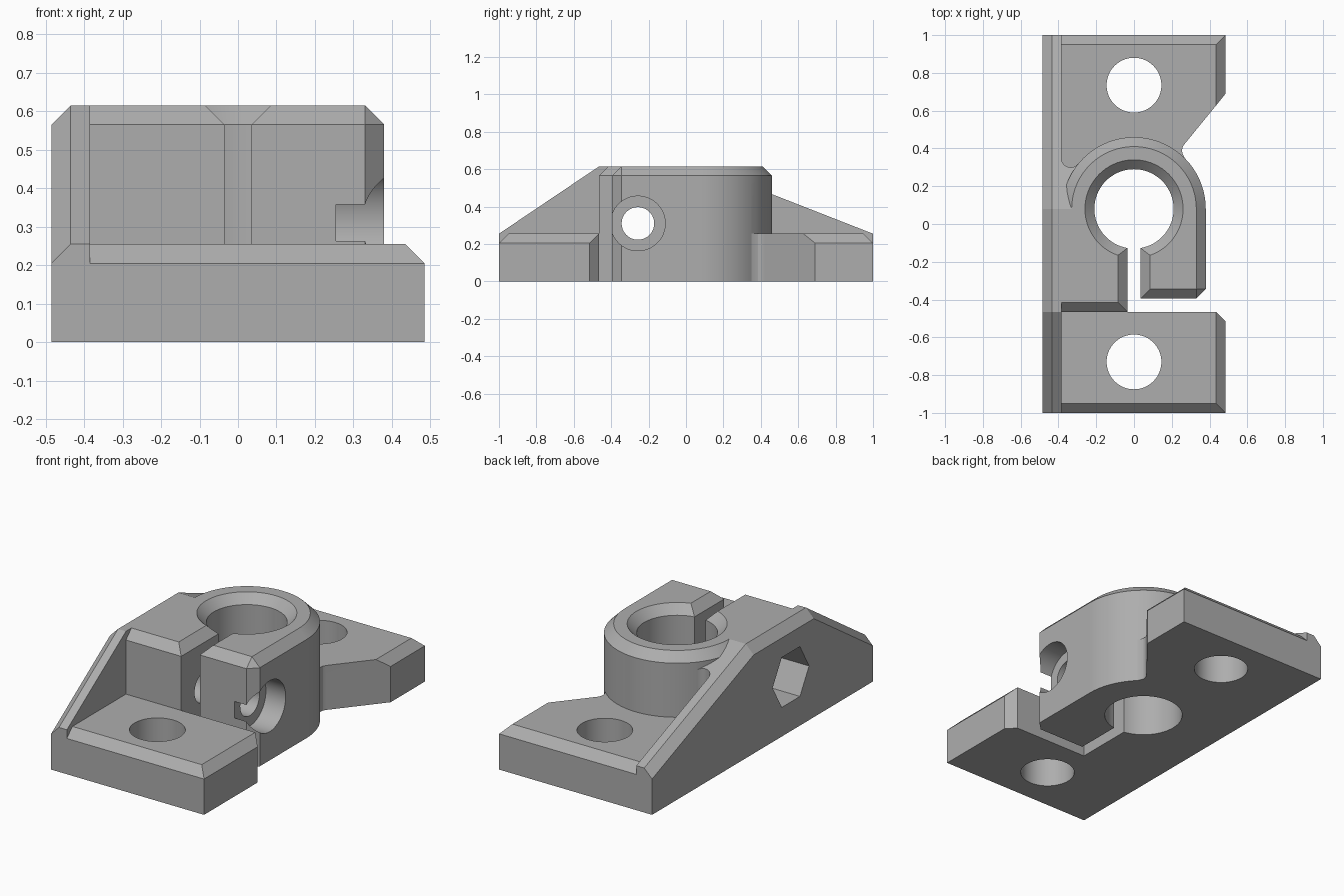
import bpy
import bmesh
from math import cos, sin, pi, radians

default = bpy.data.objects.get("Cube")
if default:
    bpy.data.objects.remove(default, do_unlink=True)

grey = bpy.data.materials.new("plain grey")
grey.use_nodes = True
grey.diffuse_color = (0.42, 0.42, 0.42, 1)
grey.node_tree.nodes["Principled BSDF"].inputs["Base Color"].default_value = (0.42, 0.42, 0.42, 1)

AXES = {"x": lambda a, b, t: (t, a, b),
        "y": lambda a, b, t: (a, t, b),
        "z": lambda a, b, t: (a, b, t)}


def arc(cx, cy, r, n, turn=2 * pi, closed=True):
    """Points around a circle, or along part of one."""
    steps = n if closed else n + 1
    return [(cx + r * cos(turn * i / n), cy + r * sin(turn * i / n)) for i in range(steps)]


def loft(name, sections, axis="z"):
    """Solid through matching outlines, each given with its place on the axis."""
    bm = bmesh.new()
    rows = [[bm.verts.new(AXES[axis](a, b, t)) for a, b in pts] for pts, t in sections]
    n = len(rows[0])
    for low, high in zip(rows, rows[1:]):
        for i in range(n):
            j = (i + 1) % n
            bm.faces.new((low[i], low[j], high[j], high[i]))
    bm.faces.new(rows[0][::-1])
    bm.faces.new(rows[-1])
    bmesh.ops.remove_doubles(bm, verts=bm.verts, dist=1e-5)
    bmesh.ops.recalc_face_normals(bm, faces=bm.faces)
    mesh = bpy.data.meshes.new(name)
    bm.to_mesh(mesh)
    bm.free()
    mesh.materials.append(grey)
    obj = bpy.data.objects.new(name, mesh)
    bpy.context.collection.objects.link(obj)
    return obj


def combine(target, operation, *others):
    """Apply a boolean with each of the other solids and discard them."""
    bpy.context.view_layer.objects.active = target
    for other in others:
        mod = target.modifiers.new("combine", "BOOLEAN")
        mod.operation, mod.solver, mod.object = operation, "EXACT", other
        bpy.ops.object.modifier_apply(modifier=mod.name)
        bpy.data.objects.remove(other, do_unlink=True)


def rod(name, a, b, r, t0, t1, axis="z", n=64):
    pts = arc(a, b, r, n)
    return loft(name, [(pts, t0), (pts, t1)], axis)


TOP, EDGE = 0.615, 0.565          # clamp top and start of its chamfer
FOOT, FOOT_EDGE = 0.255, 0.205    # foot top and start of its chamfer
CY = 0.08                         # bore centre

# Round clamp body with its right jaw, chamfered at the top
lower = [(0, -.395), (.33, -.395), (.38, -.345)] + arc(0, CY, .38, 36, pi, False) + [(-.3, -.2), (0, -.2)]
upper = [(0, -.345), (.33, -.345), (.33, -.345)] + arc(0, CY, .33, 36, pi, False) + [(-.3, -.2), (0, -.2)]
body = loft("clamp_bracket", [(lower, 0), (lower, EDGE), (upper, TOP)])

# Left jaw, chamfered along the front
lower = [(-.42, -.465), (0, -.465), (0, CY), (-.42, CY)]
upper = [(-.42, -.415), (0, -.415), (0, CY), (-.42, CY)]
left_jaw = loft("left_jaw", [(lower, 0), (lower, EDGE), (upper, TOP)])
combine(body, "UNION", left_jaw)

# Slot between the jaws, flared at the top
slot_shape = [(-.035, -.1), (.035, -.1), (.035, EDGE), (.135, .665), (-.135, .665), (-.035, EDGE)]
slot = loft("slot_cutter", [(slot_shape, -.6), (slot_shape, 0)], "y")
combine(body, "DIFFERENCE", slot)

# Side wall with two slopes and a chamfered outer edge
profile = [(-1, 0), (1, 0), (1, FOOT), (CY, TOP), (-.465, TOP), (-1, FOOT)]
outer = [(y, max(z - .05, 0)) for y, z in profile]
wall = loft("side_wall", [(outer, -.485), (profile, -.435), (profile, -.385)], "x")

# Filler between wall and round body, ending in a fillet
slope = (TOP - FOOT) / (1 - CY)
web_shape = [(0, 0), (.35, 0), (.35, TOP - .27 * slope), (CY, TOP), (0, TOP)]
web = loft("web", [(web_shape, -.42), (web_shape, -.296)], "x")
combine(web, "DIFFERENCE", rod("fillet_cutter", -.335, .35, .05, -.1, .8))

# Front foot
lower = [(-.42, -1), (.485, -1), (.485, -.515), (.435, -.465), (-.1, -.465), (-.1, -.3), (-.42, -.3)]
upper = [(-.42, -.95), (.435, -.95), (.435, -.465), (.435, -.465), (-.1, -.465), (-.1, -.3), (-.42, -.3)]
front_foot = loft("front_foot", [(lower, 0), (lower, FOOT_EDGE), (upper, FOOT)])

# Back foot with a slanted side that curves into the round body
inner = [(-.42, .1), (.1, .1), (.25, .3), (.268, .35), (.259, .368), (.254, .385), (.256, .403), (.265, .42)]
lower = inner + [(.485, .69), (.485, 1), (-.42, 1)]
upper = inner + [(.435, .628), (.435, .95), (-.42, .95)]
back_foot = loft("back_foot", [(lower, 0), (lower, FOOT_EDGE), (upper, FOOT)])
combine(body, "UNION", wall, web, front_foot, back_foot)

# Bore with a countersunk rim
bore = loft("bore_cutter", [(arc(0, CY, r, 72), z)
                            for r, z in ((.21, -.1), (.21, EDGE), (.31, .665))])

# Mounting holes, cross screw hole, counterbore and hexagonal nut pocket
combine(body, "DIFFERENCE", bore,
        rod("front_hole_cutter", 0, -.73, .145, -.1, .5),
        rod("back_hole_cutter", 0, .735, .145, -.1, .5),
        rod("screw_cutter", -.257, .31, .087, -.4, .4, "x"),
        rod("counterbore_cutter", -.257, .31, .146, .255, .6, "x"),
        rod("nut_cutter", -.257, .31, .165, -.6, -.255, "x", 6))

# Smooth the round faces and keep the flat ones flat
bpy.ops.object.select_all(action="DESELECT")
body.select_set(True)
bpy.context.view_layer.objects.active = body
bpy.ops.object.shade_smooth_by_angle(angle=radians(15))
weighted = body.modifiers.new("even_shading", "WEIGHTED_NORMAL")
weighted.keep_sharp = True
